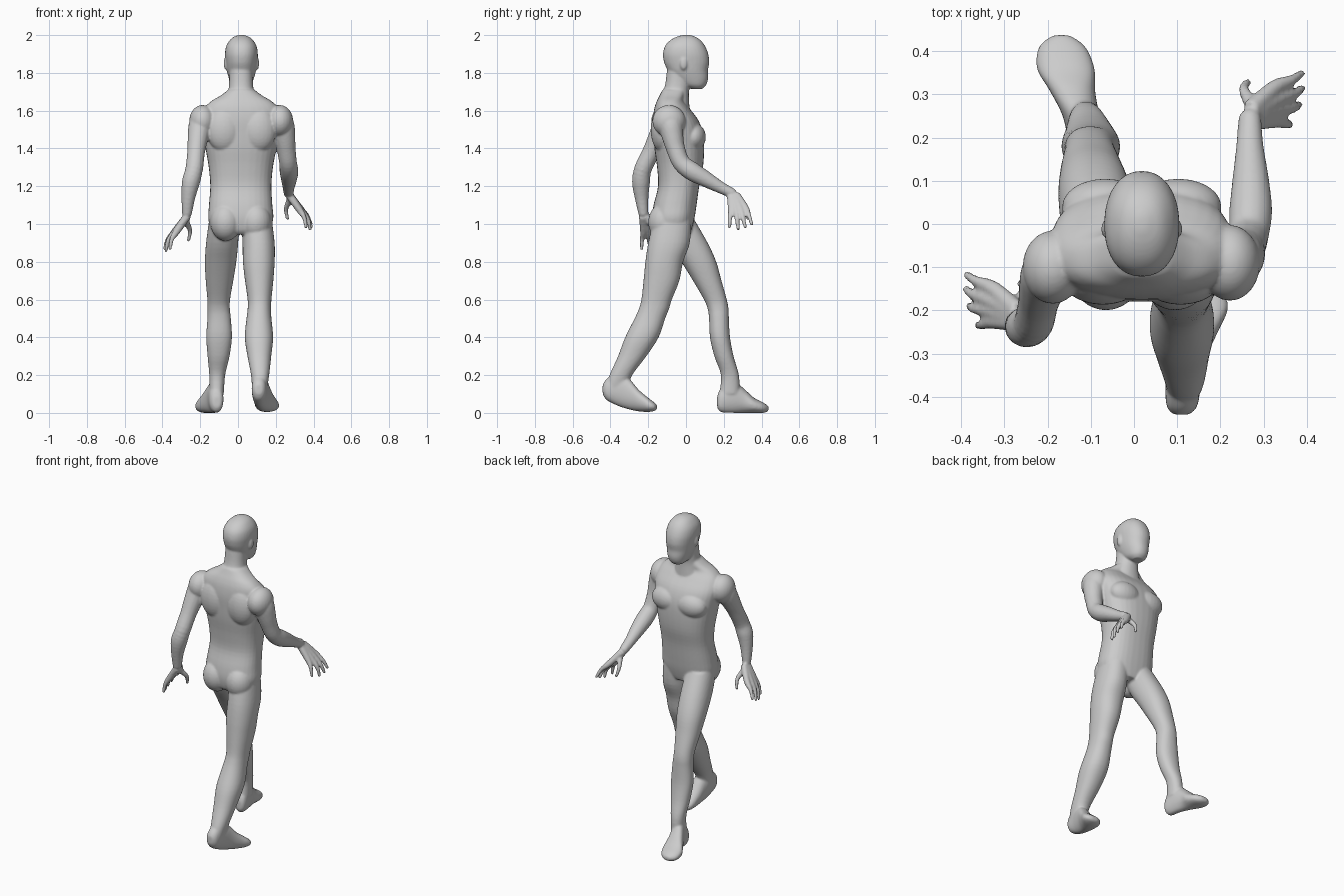
import bpy, bmesh, math
from mathutils import Vector, Matrix

bm = bmesh.new()


def spline(rows, n=4):
    """Catmull-Rom interpolation of rows of numbers."""
    out = []
    for i in range(len(rows) - 1):
        a, b, c, d = (rows[max(i - 1, 0)], rows[i], rows[i + 1],
                      rows[min(i + 2, len(rows) - 1)])
        for k in range(n):
            t = k / n
            out.append([0.5 * (2 * q + (r - p) * t + (2 * p - 5 * q + 4 * r - s) * t * t
                               + (3 * q - p - 3 * r + s) * t ** 3)
                        for p, q, r, s in zip(a, b, c, d)])
    return out + [list(rows[-1])]


def skin(rings):
    """Closed surface through rings of points."""
    vs = [[bm.verts.new(p) for p in ring] for ring in rings]
    n = len(vs[0])
    for a, b in zip(vs, vs[1:]):
        for i in range(n):
            bm.faces.new((a[i], a[(i + 1) % n], b[(i + 1) % n], b[i]))
    bm.faces.new(vs[0][::-1])
    bm.faces.new(vs[-1])


def loft(rows, axis='z', power=2.2, n=32):
    """Sections: (position on axis, x centre, x radius, low, high of third axis)."""
    rings = []
    for pos, xc, rx, lo, hi in spline(rows):
        ring = []
        for k in range(n):
            a = 2 * math.pi * k / n
            c, s = math.cos(a), math.sin(a)
            u = xc + rx * math.copysign(abs(c) ** (2 / power), c)
            v = (lo + hi) / 2 + (hi - lo) / 2 * math.copysign(abs(s) ** (2 / power), s)
            ring.append((u, v, pos) if axis == 'z' else (u, pos, v))
        rings.append(ring)
    skin(rings)


def tube(path, n=16):
    """Round limb along (x, y, z, radius) points."""
    pts = spline(path)
    rings = []
    for i, p in enumerate(pts):
        t = Vector(pts[min(i + 1, len(pts) - 1)][:3]) - Vector(pts[max(i - 1, 0)][:3])
        q = t.to_track_quat('Z', 'Y')
        rings.append([Vector(p[:3]) + q @ Vector((math.cos(2 * math.pi * k / n),
                      math.sin(2 * math.pi * k / n), 0)) * p[3] for k in range(n)])
    skin(rings)
    ball(pts[-1][:3], (pts[-1][3],) * 3)


def ball(centre, radii):
    bmesh.ops.create_uvsphere(bm, u_segments=24, v_segments=16, radius=1,
                              matrix=Matrix.Translation(centre) @ Matrix.Diagonal((*radii, 1)))


# torso
loft([(.945, .012, .11, -.15, .02), (.97, .012, .155, -.17, .03), (1.03, .015, .172, -.18, .045),
      (1.1, .014, .168, -.172, .056), (1.2, .015, .162, -.148, .07), (1.3, .015, .17, -.153, .09),
      (1.4, .016, .188, -.167, .096), (1.48, .018, .203, -.173, .09), (1.55, .018, .212, -.175, .065),
      (1.61, .018, .198, -.168, .02), (1.65, .018, .16, -.155, -.01), (1.68, .018, .11, -.14, -.005),
      (1.71, .018, .07, -.125, .003)], power=2.4)

# chest, shoulder blade, buttock muscles and ears
for s in (-1, 1):
    ball((.018 + s * .085, .04, 1.46), (.1, .065, .075))
    ball((.018 + s * .09, -.125, 1.5), (.095, .062, .12))
    ball((.015 + s * .08, -.115, 1.01), (.082, .085, .1))
    ball((.018 + s * .083, -.012, 1.85), (.011, .02, .034))

# neck
loft([(1.6, .018, .1, -.16, .02), (1.68, .018, .075, -.135, .015), (1.73, .016, .064, -.112, .018),
      (1.82, .016, .062, -.1, .03)])

# head
loft([(1.715, .018, .03, .03, .085), (1.735, .018, .052, -.02, .106), (1.77, .018, .066, -.065, .117),
      (1.81, .018, .077, -.095, .116), (1.835, .018, .081, -.108, .12), (1.86, .018, .084, -.117, .123),
      (1.90, .018, .087, -.122, .118), (1.94, .018, .081, -.112, .102), (1.97, .018, .064, -.087, .08),
      (1.99, .018, .042, -.052, .052), (2.001, .018, .012, -.015, .02)])

# trailing leg and foot
loft([(1.03, .098, .08, -.17, .03), (.9, .109, .085, -.2, .02), (.8, .11, .084, -.215, -.015),
      (.7, .112, .075, -.225, -.035), (.6, .114, .063, -.236, -.075), (.55, .113, .062, -.25, -.09),
      (.5, .111, .066, -.272, -.11), (.4, .111, .075, -.322, -.145), (.3, .113, .063, -.36, -.21),
      (.2, .117, .048, -.405, -.285), (.13, .114, .04, -.428, -.31)])
loft([(-.441, .11, .018, .1, .15), (-.42, .111, .036, .068, .18), (-.36, .115, .042, .037, .22),
      (-.30, .126, .046, .018, .18), (-.25, .14, .054, .008, .122), (-.2, .155, .062, .005, .08),
      (-.168, .163, .048, .01, .055), (-.154, .164, .02, .02, .042)], 'y')

# leading leg and foot
loft([(1.03, -.072, .08, -.15, .04), (.9, -.084, .085, -.09, .115), (.8, -.092, .083, -.025, .16),
      (.7, -.098, .073, .037, .188), (.6, -.102, .06, .095, .216), (.55, -.102, .059, .115, .225),
      (.5, -.1, .062, .122, .227), (.4, -.1, .068, .127, .233), (.3, -.103, .058, .15, .252),
      (.2, -.11, .042, .185, .28), (.1, -.113, .038, .176, .285)])
loft([(.165, -.112, .018, .03, .085), (.185, -.114, .036, .004, .13), (.25, -.123, .042, 0, .17),
      (.31, -.143, .053, 0, .125), (.36, -.158, .067, 0, .08), (.41, -.166, .054, 0, .054),
      (.437, -.168, .02, .01, .035)], 'y')

# forward arm
ball((.222, -.09, 1.545), (.07, .088, .085))
tube([(.215, -.085, 1.57, .06), (.235, -.08, 1.52, .064), (.247, -.07, 1.46, .057),
      (.255, -.055, 1.4, .05), (.265, -.025, 1.325, .047), (.27, .03, 1.28, .05),
      (.27, .1, 1.24, .043), (.268, .18, 1.195, .032), (.268, .24, 1.165, .027)])

# rear arm
ball((-.188, -.1, 1.545), (.07, .085, .085))
tube([(-.18, -.1, 1.57, .06), (-.2, -.115, 1.52, .062), (-.213, -.15, 1.45, .054),
      (-.222, -.185, 1.38, .047), (-.232, -.228, 1.29, .047), (-.25, -.238, 1.22, .048),
      (-.263, -.235, 1.14, .037), (-.27, -.226, 1.06, .027)])

# hands: knuckle, middle and tip of each finger, mirrored and shifted for the rear hand
fingers = [((.325, .315, 1.085), (.365, .333, 1.045), (.387, .348, 1.0)),
           ((.335, .29, 1.075), (.372, .302, 1.03), (.388, .314, .985)),
           ((.335, .265, 1.07), (.37, .27, 1.025), (.381, .276, .975)),
           ((.325, .24, 1.075), (.35, .233, 1.035), (.36, .23, .985)),
           ((.275, .27, 1.13), (.254, .31, 1.08), (.262, .327, 1.03))]
for side, dy, dz in ((1, 0, 0), (-1, -.465, -.115)):
    for f in fingers:
        wrist = (.27, .25 + .4 * (f[0][1] - .275), 1.155)
        tube([(side * p[0], p[1] + dy, p[2] + dz, r)
              for p, r in zip((wrist, *f), (.021, .0185, .0125, .0095))], 12)

# fuse all parts into one smooth skin
bmesh.ops.recalc_face_normals(bm, faces=bm.faces)
mesh = bpy.data.meshes.new("walking_figure")
bm.to_mesh(mesh)
bm.free()
body = bpy.data.objects.new("walking_figure", mesh)
bpy.context.collection.objects.link(body)
fuse = body.modifiers.new("fuse", 'REMESH')
fuse.mode = 'VOXEL'
fuse.voxel_size = .006
fuse.use_smooth_shade = True
soft = body.modifiers.new("soften", 'SMOOTH')
soft.factor = .5
soft.iterations = 6
